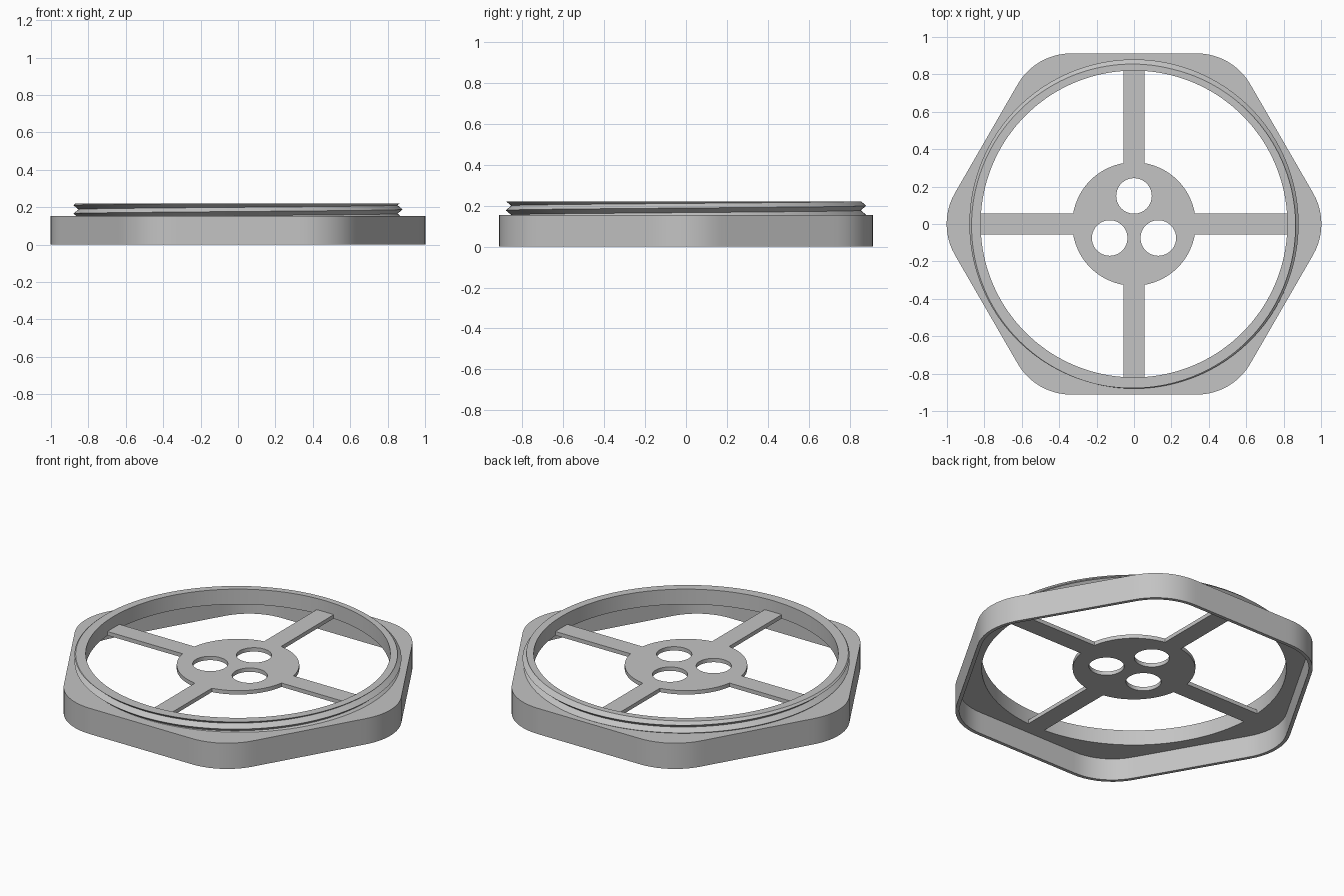
import bpy, bmesh
from math import sin, cos, tan, pi, radians, sqrt, asin, atan

cube = bpy.data.objects.get("Cube")
if cube:
    bpy.data.objects.remove(cube)

APOTHEM, CORNER, WALL = 0.912, 0.33, 0.02
PLATE_LOW, PLATE_TOP, RIM_TOP = 0.13, 0.153, 0.22
BORE, ROOT, CREST, PITCH = 0.82, 0.853, 0.88, 0.045
STEPS = 180

grey = bpy.data.materials.new("plain_grey")
grey.use_nodes = True
grey.diffuse_color = (0.55, 0.55, 0.55, 1)
grey.node_tree.nodes["Principled BSDF"].inputs["Base Color"].default_value = (0.55, 0.55, 0.55, 1)


def finish(obj):
    obj.data.materials.clear()
    obj.data.materials.append(grey)
    bpy.ops.object.select_all(action="DESELECT")
    obj.select_set(True)
    bpy.context.view_layer.objects.active = obj
    bpy.ops.object.shade_smooth_by_angle(angle=radians(25))


def loft(name, profile):
    """Sweep a closed (radius, z) profile, which may vary with angle, around z."""
    bm = bmesh.new()
    columns = []
    for i in range(STEPS + 1):
        t = 2 * pi * i / STEPS
        columns.append([bm.verts.new((r * cos(t), r * sin(t), z)) for r, z in profile(t)])
    for a, b in zip(columns, columns[1:]):
        for j in range(len(a)):
            k = (j + 1) % len(a)
            bm.faces.new((a[j], b[j], b[k], a[k]))
    bmesh.ops.remove_doubles(bm, verts=bm.verts, dist=0.00005)
    bmesh.ops.recalc_face_normals(bm, faces=bm.faces)
    mesh = bpy.data.meshes.new(name)
    bm.to_mesh(mesh)
    bm.free()
    obj = bpy.data.objects.new(name, mesh)
    bpy.context.collection.objects.link(obj)
    finish(obj)


def hexagon(t, inset=0):
    """Distance from the axis to a rounded hexagon at angle t."""
    a, r = APOTHEM - inset, CORNER - inset
    f = abs((t + pi / 6) % (pi / 3) - pi / 6)
    d = (a - r) / cos(pi / 6)
    if f < pi / 6 - atan((a - r) * tan(pi / 6) / a):
        return d * cos(f) + sqrt(r * r - (d * sin(f)) ** 2)
    return a / cos(pi / 6 - f)


# Hollow hexagonal skirt with the round opening in its top plate
def skirt(t):
    outer, inner = hexagon(t), hexagon(t, WALL)
    return [(outer, 0), (outer, PLATE_TOP), (BORE, PLATE_TOP),
            (BORE, PLATE_LOW), (inner, PLATE_LOW), (inner, 0)]


loft("hexagonal_skirt", skirt)


# Collar with a helical V thread outside
def collar(t):
    turn = PITCH * t / (2 * pi)
    start = 0.188
    points = [(BORE, PLATE_TOP)]
    for k in range(-6, 5):
        z = min(max(start + turn + k * PITCH / 2, PLATE_TOP), RIM_TOP)
        phase = ((z - start - turn) / PITCH) % 1
        points.append((ROOT + (CREST - ROOT) * abs(1 - 2 * phase), z))
    return points + [(BORE, RIM_TOP)]


loft("threaded_collar", collar)


# Hub disc, four spokes and three holes as one filled outline
def circle(x, y, r, n=64):
    return [(x + r * cos(2 * pi * i / n), y + r * sin(2 * pi * i / n)) for i in range(n)]


HUB, HALF, REACH = 0.33, 0.056, 0.825
gap = asin(HALF / HUB)
outline = []
for q in range(4):
    c, s = cos(q * pi / 2), sin(q * pi / 2)
    points = [(REACH, -HALF), (REACH, HALF)]
    for i in range(25):
        t = gap + (pi / 2 - 2 * gap) * i / 24
        points.append((HUB * cos(t), HUB * sin(t)))
    outline += [(x * c - y * s, x * s + y * c) for x, y in points]

holes = [circle(0.15 * cos(t), 0.15 * sin(t), 0.095)
         for t in (radians(90 + 120 * i) for i in range(3))]

curve = bpy.data.curves.new("hub_outline", "CURVE")
curve.dimensions = "2D"
curve.fill_mode = "BOTH"
curve.extrude = (PLATE_TOP - PLATE_LOW) / 2
for loop in [outline] + holes:
    spline = curve.splines.new("POLY")
    spline.points.add(len(loop) - 1)
    for p, (x, y) in zip(spline.points, loop):
        p.co = (x, y, 0, 1)
    spline.use_cyclic_u = True
hub = bpy.data.objects.new("spoked_hub", curve)
bpy.context.collection.objects.link(hub)
hub.location.z = (PLATE_TOP + PLATE_LOW) / 2
bpy.ops.object.select_all(action="DESELECT")
hub.select_set(True)
bpy.context.view_layer.objects.active = hub
bpy.ops.object.convert(target="MESH")
hub = bpy.context.view_layer.objects.active

# Weld the caps to the walls
bm = bmesh.new()
bm.from_mesh(hub.data)
bmesh.ops.remove_doubles(bm, verts=bm.verts, dist=0.00005)
bmesh.ops.recalc_face_normals(bm, faces=bm.faces)
bm.to_mesh(hub.data)
bm.free()
finish(hub)
